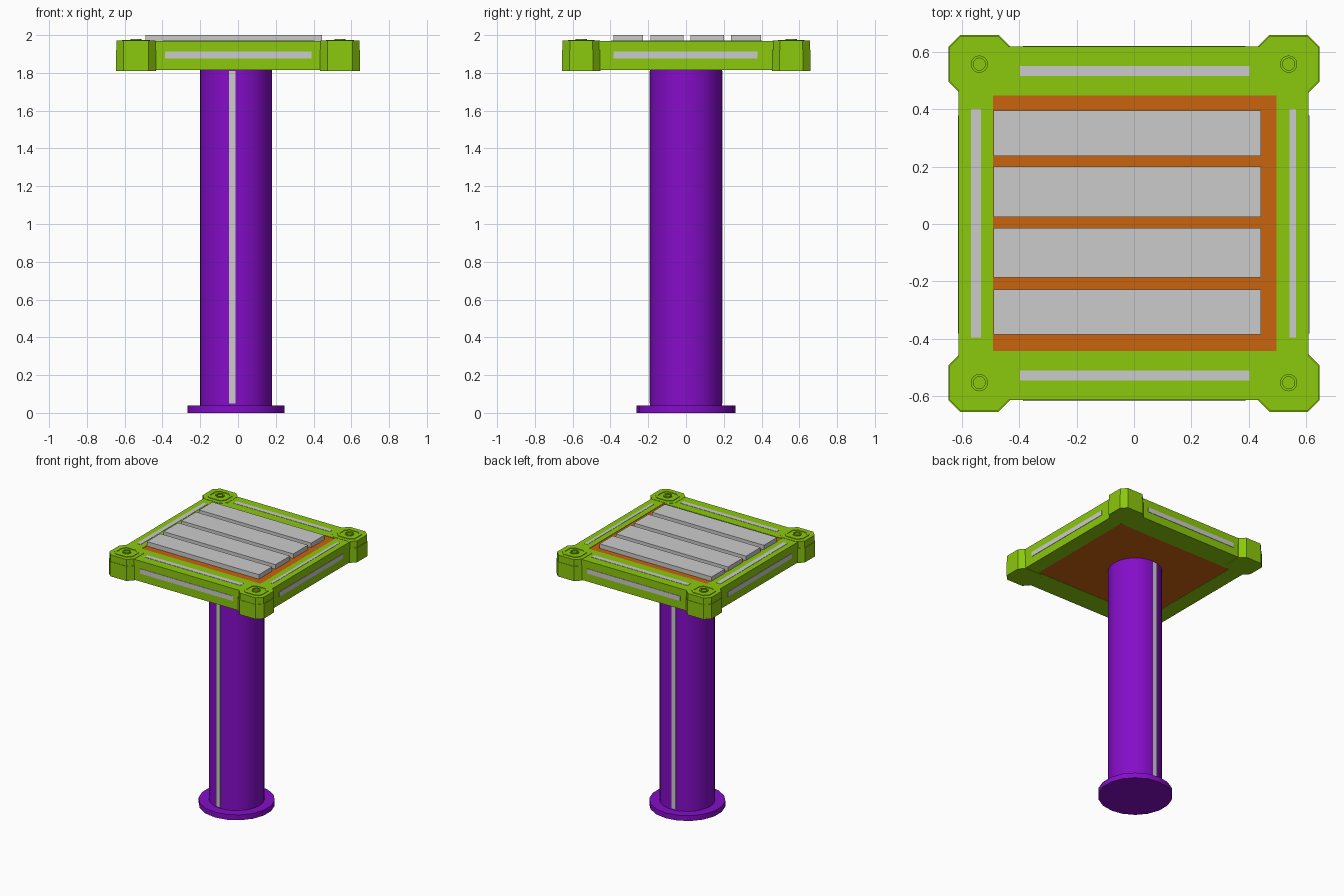
import bpy, bmesh, math

if "Cube" in bpy.data.objects:
    bpy.data.objects.remove(bpy.data.objects["Cube"])


def material(name, rgb):
    m = bpy.data.materials.new(name)
    m.diffuse_color = (*rgb, 1)
    m.use_nodes = True
    m.node_tree.nodes["Principled BSDF"].inputs["Base Color"].default_value = m.diffuse_color
    return m


GREEN = material("green", (0.26, 0.58, 0.004))
PURPLE = material("purple", (0.235, 0.004, 0.58))
ORANGE = material("orange", (0.58, 0.127, 0.004))


def prism(name, verts, faces, z0, z1, mat=None, smooth=False):
    """Extrude flat faces from z0 up to z1."""
    bm = bmesh.new()
    vs = [bm.verts.new((x, y, z0)) for x, y in verts]
    fs = [bm.faces.new([vs[i] for i in f]) for f in faces]
    ext = bmesh.ops.extrude_face_region(bm, geom=fs, use_keep_orig=True)
    for v in ext["geom"]:
        if isinstance(v, bmesh.types.BMVert):
            v.co.z = z1
    bmesh.ops.recalc_face_normals(bm, faces=bm.faces)
    me = bpy.data.meshes.new(name)
    bm.to_mesh(me)
    bm.free()
    ob = bpy.data.objects.new(name, me)
    bpy.context.collection.objects.link(ob)
    if mat:
        me.materials.append(mat)
    if smooth:
        bpy.ops.object.select_all(action='DESELECT')
        bpy.context.view_layer.objects.active = ob
        ob.select_set(True)
        bpy.ops.object.shade_smooth_by_angle(angle=math.radians(30))
    return ob


def poly(name, pts, z0, z1, mat=None, smooth=False):
    return prism(name, pts, [range(len(pts))], z0, z1, mat, smooth)


def rect(x0, x1, y0, y1):
    return [(x0, y0), (x1, y0), (x1, y1), (x0, y1)]


def box(name, x0, x1, y0, y1, z0, z1, mat=None):
    return poly(name, rect(x0, x1, y0, y1), z0, z1, mat)


def circle(cx, cy, r, n):
    return [(cx + r * math.sin(2 * math.pi * i / n),
             cy + r * math.cos(2 * math.pi * i / n)) for i in range(n)]


def octagon(cx, cy, hx, hy, c):
    return [(cx + sx * px, cy + sy * py) for sx, sy, px, py in (
        (1, -1, hx, hy - c), (1, 1, hx, hy - c), (1, 1, hx - c, hy), (-1, 1, hx - c, hy),
        (-1, 1, hx, hy - c), (-1, -1, hx, hy - c), (-1, -1, hx - c, hy), (1, -1, hx - c, hy))]


def ring(name, outer, inner, z0, z1, mat, smooth=False):
    n = len(outer)
    faces = [(i, (i + 1) % n, n + (i + 1) % n, n + i) for i in range(n)]
    return prism(name, outer + inner, faces, z0, z1, mat, smooth)


# Base disc and column
CX = -0.011
poly("base_disc", circle(CX, 0, 0.261, 18), 0, 0.04, PURPLE, True)
poly("column", circle(CX, 0, 0.19, 32), 0.04, 1.83, PURPLE, True)

# Light strips on the front and back of the column
for label, s in (("front", -1), ("back", 1)):
    ys = sorted((s * 0.17, s * 0.194))
    box(f"column_strip_{label}", -0.047, -0.013, *ys, 0.05, 1.81)

# Top frame and its inset panel
opening = (-0.492, 0.498, -0.444, 0.449)
ring("top_frame", rect(-0.612, 0.61, -0.615, 0.619), rect(*opening), 1.815, 1.969, GREEN)
box("inset_panel", *opening, 1.817, 1.966, ORANGE)

# Corner blocks: lower body, upper cap, raised pad and round boss
for sx in (-1, 1):
    for sy in (-1, 1):
        tag = f"{'left' if sx < 0 else 'right'}_{'front' if sy < 0 else 'back'}"
        x, y = sx * 0.54, sy * 0.556 + 0.002
        poly(f"corner_block_{tag}", octagon(x, y, 0.107, 0.102, 0.04), 1.811, 1.921, GREEN)
        poly(f"corner_cap_{tag}", octagon(x, y, 0.104, 0.099, 0.039), 1.921, 1.971, GREEN)
        ring(f"corner_pad_{tag}", octagon(x, y, 0.075, 0.07, 0.03),
             octagon(x, y, 0.06, 0.055, 0.024), 1.97, 1.975, GREEN)
        ring(f"corner_boss_{tag}", circle(x, y, 0.03, 24), circle(x, y, 0.021, 24),
             1.97, 1.979, GREEN, True)

# Light strips on the frame's top and outer sides
box("top_strip_back", -0.398, 0.404, 0.517, 0.552, 1.95, 1.971)
box("top_strip_front", -0.398, 0.404, -0.547, -0.512, 1.95, 1.971)
box("top_strip_left", -0.569, -0.535, -0.397, 0.402, 1.95, 1.971)
box("top_strip_right", 0.543, 0.566, -0.397, 0.402, 1.95, 1.971)
SZ = (1.876, 1.912)
box("side_strip_front", -0.387, 0.39, -0.618, -0.59, *SZ)
box("side_strip_back", -0.387, 0.39, 0.59, 0.622, *SZ)
box("side_strip_left", -0.615, -0.59, -0.383, 0.378, *SZ)
box("side_strip_right", 0.59, 0.613, -0.383, 0.378, *SZ)

# Four slats across the top
for i, (y0, y1) in enumerate(((-0.385, -0.228), (-0.187, -0.014), (0.025, 0.2), (0.238, 0.396))):
    box(f"slat_{i + 1}", -0.491, 0.444, y0, y1, 1.955, 2.0)
